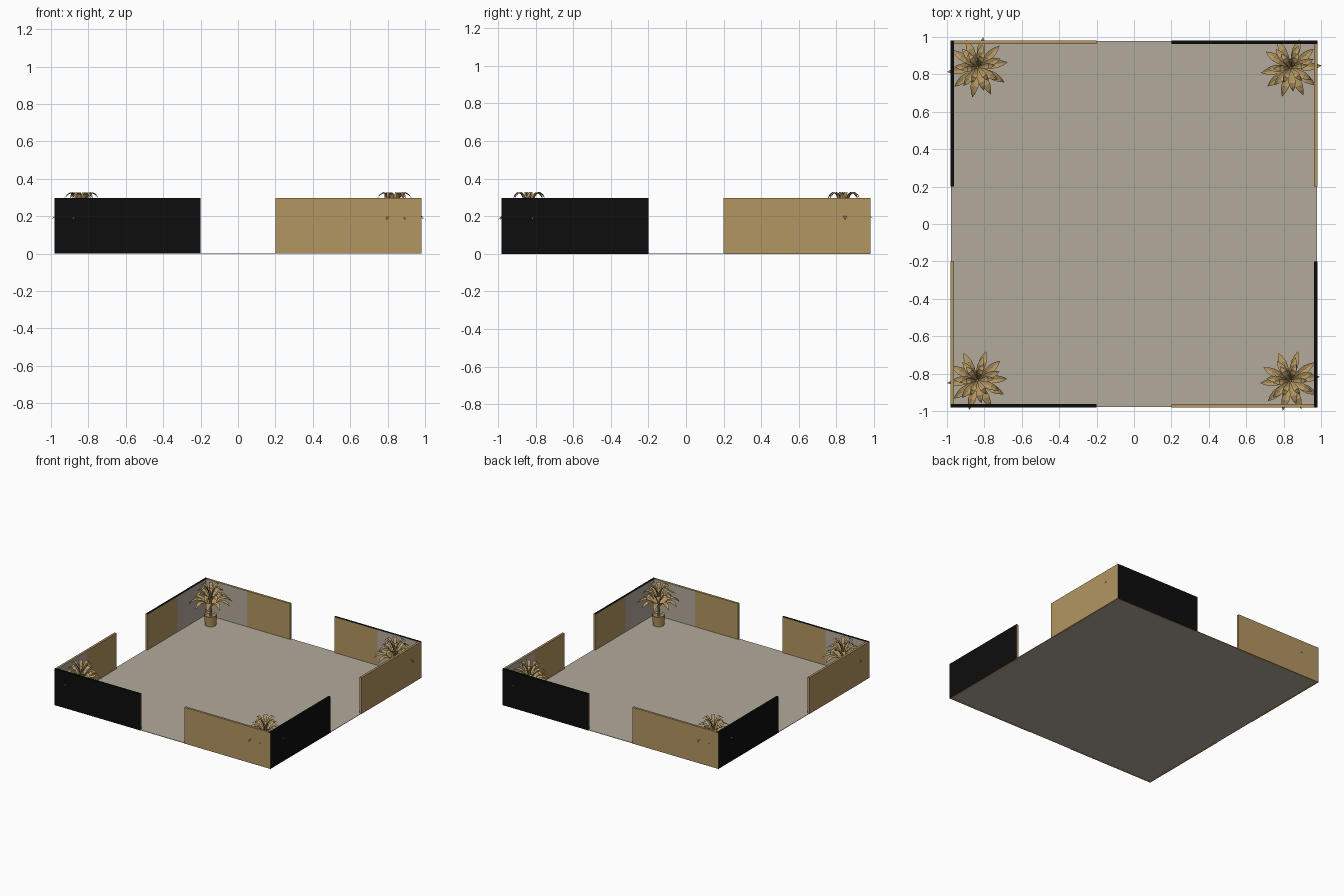
import bpy, bmesh, math, random
from mathutils import Matrix, Vector

if "Cube" in bpy.data.objects:
    bpy.data.objects.remove(bpy.data.objects["Cube"])

random.seed(4)


def material(name, rgb):
    m = bpy.data.materials.new(name)
    m.diffuse_color = (*rgb, 1)
    m.use_nodes = True
    m.node_tree.nodes["Principled BSDF"].inputs["Base Color"].default_value = m.diffuse_color
    return m


TAN = material("tan wood", (0.45, 0.305, 0.122))
GREY = material("warm grey", (0.45, 0.40, 0.325))
BLACK = material("black panel", (0.004, 0.004, 0.004))

E, OPEN, T, H = 0.98, 0.2, 0.018, 0.297   # outer edge, opening, thickness, height


def finish(bm, name, mats):
    me = bpy.data.meshes.new(name)
    bm.to_mesh(me)
    bm.free()
    for m in mats:
        me.materials.append(m)
    ob = bpy.data.objects.new(name, me)
    bpy.context.collection.objects.link(ob)
    return ob


def box(bm, lo, hi):
    lo, hi = Vector(lo), Vector(hi)
    mat = Matrix.Translation((lo + hi) / 2) @ Matrix.Diagonal((*(hi - lo), 1))
    bmesh.ops.create_cube(bm, size=1, matrix=mat)


def wall(name, lo, hi, axis, black, rot):
    """Wall of the front-left corner; inner half next to the corner is grey."""
    bm = bmesh.new()
    box(bm, lo, hi)
    mid = -(E + OPEN) / 2
    no = Vector((0, 0, 0))
    no[axis] = 1
    bmesh.ops.bisect_plane(bm, geom=bm.verts[:] + bm.edges[:] + bm.faces[:],
                           plane_co=no * mid, plane_no=no)
    bm.normal_update()
    side = 1 - axis
    for f in bm.faces:
        c = f.calc_center_median()
        if f.normal[side] > 0.5 and c[axis] < mid:
            f.material_index = 1
        elif black and (f.normal[side] < -0.5 or f.normal.z > 0.5):
            f.material_index = 2
    bm.transform(rot)
    finish(bm, name, [TAN, GREY, BLACK])


def leaf(bm, angle, z0, ctrl, tip, width):
    """Arched leaf, creased along the middle, following a quadratic curve."""
    rot = Matrix.Rotation(angle, 4, 'Z')
    rows = []
    for t, w in ((0, .3), (.2, .55), (.42, .9), (.65, 1), (.85, .6), (1, .04)):
        r = (1 - t) ** 2 * .006 + 2 * t * (1 - t) * ctrl[0] + t * t * tip[0]
        z = (1 - t) ** 2 * z0 + 2 * t * (1 - t) * ctrl[1] + t * t * tip[1]
        h = w * width
        rows.append([bm.verts.new(rot @ Vector(p)) for p in
                     ((r, -h, z + h * .3), (r, 0, z), (r, h, z + h * .3))])
    for a, b in zip(rows, rows[1:]):
        for i in (0, 1):
            bm.faces.new((a[i], b[i], b[i + 1], a[i + 1]))


def plant(corner, base):
    # pot with a sunken soil surface
    bm = bmesh.new()
    bmesh.ops.create_cone(bm, cap_ends=True, segments=20, radius1=.042, radius2=.049,
                          depth=.085, matrix=Matrix.Translation((0, 0, .0455)))
    top = [f for f in bm.faces if f.normal.z > .9]
    bmesh.ops.inset_region(bm, faces=top, thickness=.007)
    bmesh.ops.translate(bm, verts=top[0].verts[:], vec=(0, 0, -.012))
    bm.transform(base)
    finish(bm, "pot_" + corner, [TAN])

    # stem
    bm = bmesh.new()
    bmesh.ops.create_cone(bm, cap_ends=True, segments=8, radius1=.010, radius2=.006,
                          depth=.18, matrix=Matrix.Translation((0, 0, .16)))
    bm.transform(base)
    finish(bm, "stem_" + corner, [TAN])

    # three tiers of leaves: count, start angle, root z, control, tip, half width
    bm = bmesh.new()
    tiers = ((10, .09, .15, (.08, .255), (.163, .183), .021),
             (7, .4, .19, (.06, .31), (.128, .245), .019),
             (6, .1, .23, (.04, .375), (.092, .296), .015))
    for n, a0, z0, c, tip, w in tiers:
        for i in range(n):
            a = a0 + i * math.tau / n + random.uniform(-.08, .08)
            s = random.uniform(.97, 1.01)
            leaf(bm, a, z0, c, (tip[0] * s, tip[1]), w)
    bm.transform(base)
    finish(bm, "leaves_" + corner, [TAN])


# floor
bm = bmesh.new()
box(bm, (-E + .002, -E + .002, 0.0005), (E - .002, E - .002, .004))
finish(bm, "floor", [GREY])

# four identical corners, each with a black wall, a tan wall and a plant
for k, corner in enumerate(("front_left", "front_right", "back_right", "back_left")):
    rot = Matrix.Rotation(k * math.pi / 2, 4, 'Z')
    wall("black_wall_" + corner, (-E, -E, 0), (-OPEN, -E + T, H), 0, True, rot)
    wall("tan_wall_" + corner, (-E, -E + T, 0), (-E + T, -OPEN, H), 1, False, rot)
    spot = rot @ Vector((-.838, -.835, 0))
    plant(corner, Matrix.Translation(spot))
